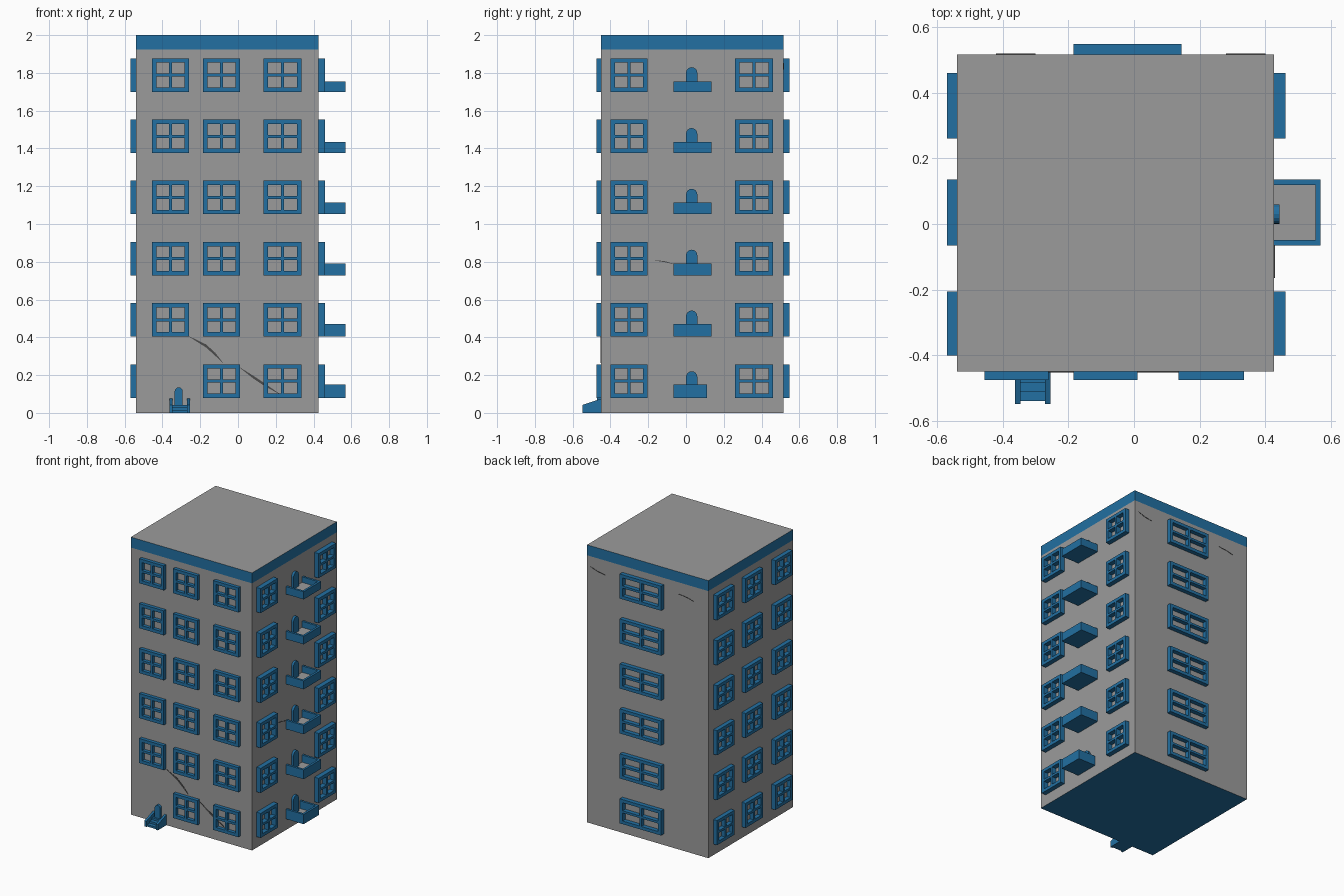
import bpy, bmesh, math
from mathutils import Matrix, Vector

if "Cube" in bpy.data.objects:
    bpy.data.objects.remove(bpy.data.objects["Cube"], do_unlink=True)


def material(name, rgb):
    m = bpy.data.materials.new(name)
    m.use_nodes = True
    m.diffuse_color = (*rgb, 1)
    m.node_tree.nodes["Principled BSDF"].inputs["Base Color"].default_value = (*rgb, 1)
    return m


BLUE = material("blue trim", (0.016, 0.16, 0.36))
GREY = material("grey wall", (0.33, 0.33, 0.33))
DARK = material("dark crack", (0.07, 0.07, 0.07))

X0, X1, Y0, Y1 = -0.54, 0.427, -0.45, 0.517
TOP, BAND = 2.0, 1.925

# Wall frames: local x along the wall, local y up, local z outwards
def wall(u, out, origin):
    m = Matrix((u, (0, 0, 1), out)).transposed().to_4x4()
    m.translation = Vector(origin)
    return m

FRONT = wall((1, 0, 0), (0, -1, 0), (0, Y0, 0))
RIGHT = wall((0, 1, 0), (1, 0, 0), (X1, 0, 0))
BACK = wall((-1, 0, 0), (0, 1, 0), (0, Y1, 0))
LEFT = wall((0, -1, 0), (-1, 0, 0), (X0, 0, 0))


def finish(name, bm, mats, matrix=None):
    bmesh.ops.recalc_face_normals(bm, faces=bm.faces)
    if matrix:
        bm.transform(matrix)
    me = bpy.data.meshes.new(name)
    bm.to_mesh(me)
    bm.free()
    for m in mats:
        me.materials.append(m)
    ob = bpy.data.objects.new(name, me)
    bpy.context.collection.objects.link(ob)
    return ob


def add_box(bm, lo, hi, mat=0):
    lo, hi = Vector(lo), Vector(hi)
    m = Matrix.Translation((lo + hi) / 2) @ Matrix.Diagonal((*(hi - lo), 1))
    verts = bmesh.ops.create_cube(bm, size=1, matrix=m)["verts"]
    for f in {f for v in verts for f in v.link_faces}:
        f.material_index = mat


def push_out(bm, depth):
    """Turn flat faces into a solid standing off the wall."""
    new = bmesh.ops.extrude_face_region(bm, geom=bm.faces[:], use_keep_orig=True)["geom"]
    verts = [g for g in new if isinstance(g, bmesh.types.BMVert)]
    bmesh.ops.translate(bm, verts=verts, vec=(0, 0, depth))


def plate(name, points, depth, mat, matrix):
    bm = bmesh.new()
    bm.faces.new([bm.verts.new((u, v, 0)) for u, v in points])
    push_out(bm, depth)
    return finish(name, bm, [mat], matrix)


def window(name, matrix, u0, u1, v0, v1, depth, bar=0.023, mullion=0.016):
    """Four-pane frame: a lattice of cells with the panes left open."""
    def cuts(a, b):
        c = (a + b) / 2
        return [a, a + bar, c - mullion / 2, c + mullion / 2, b - bar, b]
    us, vs = cuts(u0, u1), cuts(v0, v1)
    bm = bmesh.new()
    grid = [[bm.verts.new((u, v, 0)) for u in us] for v in vs]
    for r in range(5):
        for c in range(5):
            if r % 2 == 0 or c % 2 == 0:
                bm.faces.new((grid[r][c], grid[r][c + 1], grid[r + 1][c + 1], grid[r + 1][c]))
    push_out(bm, depth)
    return finish(name, bm, [BLUE], matrix)


def arched_door(name, matrix, u, width, v0, v1, depth):
    r = width / 2
    pts = [(u - r, v0), (u + r, v0)]
    pts += [(u + r * math.cos(a), v1 - r + r * math.sin(a))
            for a in (math.pi * i / 8 for i in range(9))]
    return plate(name, pts, depth, BLUE, matrix)


def balcony(name, matrix, u0, u1, v0, v1, depth, t=0.016):
    bm = bmesh.new()
    floor = v0 + 0.012
    add_box(bm, (u0, v0, 0), (u1, floor, depth))
    add_box(bm, (u0, floor, depth - t), (u1, v1, depth))
    add_box(bm, (u0, floor, 0), (u0 + t, v1, depth - t))
    add_box(bm, (u1 - t, floor, 0), (u1, v1, depth - t))
    add_box(bm, (u0 + t, floor, 0), (u1 - t, floor + 0.003, depth - t), 1)
    return finish(name, bm, [BLUE, GREY], matrix)


def crack(name, matrix, points, width):
    """Thin tapered strip following a jagged line."""
    n = len(points) - 1
    half = [width * math.sin(math.pi * i / n) / 2 + 0.0012 for i in range(n + 1)]
    upper = [(u, v + h) for (u, v), h in zip(points, half)]
    lower = [(u, v - h) for (u, v), h in zip(points, half)]
    return plate(name, upper + lower[::-1], 0.002, DARK, matrix)


# Building block with a trim band under the roof and a trim-coloured base
bm = bmesh.new()
add_box(bm, (X0, Y0, 0), (X1, Y1, TOP))
bmesh.ops.bisect_plane(bm, geom=bm.verts[:] + bm.edges[:] + bm.faces[:],
                       plane_co=(0, 0, BAND), plane_no=(0, 0, 1))
bm.normal_update()
for f in bm.faces:
    z = f.calc_center_median().z
    side = abs(f.normal.z) < 0.5
    f.material_index = 1 if (side and z > BAND) or z < 0.01 else 0
finish("building_block", bm, [GREY, BLUE])

# Windows and balconies on every floor
for floor in range(6):
    v0 = 0.08 + floor * 0.324
    v1 = v0 + 0.177
    for i, (a, b) in enumerate([(-0.455, -0.26), (-0.185, 0.01), (0.135, 0.335)]):
        if floor or i:
            window(f"front_window_{floor}_{i}", FRONT, a, b, v0, v1, 0.025)
    for i, (a, b) in enumerate([(-0.4, -0.205), (0.26, 0.46)]):
        window(f"right_window_{floor}_{i}", RIGHT, a, b, v0, v1, 0.034)
    for i, (a, b) in enumerate([(-0.46, -0.26), (-0.135, 0.065), (0.205, 0.4)]):
        window(f"left_window_{floor}_{i}", LEFT, a, b, v0, v1, 0.03)
    window(f"back_window_{floor}", BACK, -0.145, 0.185, v0, v1, 0.031)

    balcony(f"balcony_{floor}", RIGHT, -0.065, 0.135 if floor else 0.11,
            v0, v0 + 0.07 - 0.003 * floor, 0.142)
    arched_door(f"balcony_door_{floor}", RIGHT, 0.03, 0.06, v0 + 0.01, v0 + 0.14 - 0.002 * floor, 0.016)

# Entrance door, steps and sloping side walls
arched_door("entrance_door", FRONT, -0.314, 0.042, 0.0, 0.135, 0.02)
bm = bmesh.new()
for i in range(3):
    add_box(bm, (-0.347, 0.014 * i, 0), (-0.27, 0.014 * (i + 1), 0.09 - 0.028 * i))
finish("entrance_steps", bm, [BLUE], FRONT)
for name, u in (("left", -0.271), ("right", -0.362)):
    bm = bmesh.new()
    profile = [(0, 0), (0.098, 0), (0.098, 0.042), (0, 0.075)]
    bm.faces.new([bm.verts.new((w, v, 0)) for w, v in profile])
    push_out(bm, 0.016)
    turn = Matrix(((0, 0, 1, u), (0, 1, 0, 0), (1, 0, 0, 0), (0, 0, 0, 1)))
    finish(f"entrance_side_wall_{name}", bm, [BLUE], FRONT @ turn)

# Cracks in the walls
crack("front_crack_upper", FRONT, [(-0.26, 0.405), (-0.17, 0.355), (-0.12, 0.31), (-0.08, 0.265)], 0.016)
crack("front_crack_lower", FRONT, [(0.01, 0.24), (0.08, 0.19), (0.14, 0.15), (0.22, 0.1)], 0.014)
crack("right_crack", RIGHT, [(-0.165, 0.808), (-0.11, 0.8), (-0.065, 0.788)], 0.003)
crack("back_crack_left", BACK, [(-0.4, 1.85), (-0.34, 1.83), (-0.28, 1.82)], 0.003)
crack("back_crack_right", BACK, [(0.3, 1.84), (0.36, 1.835), (0.42, 1.82)], 0.003)
